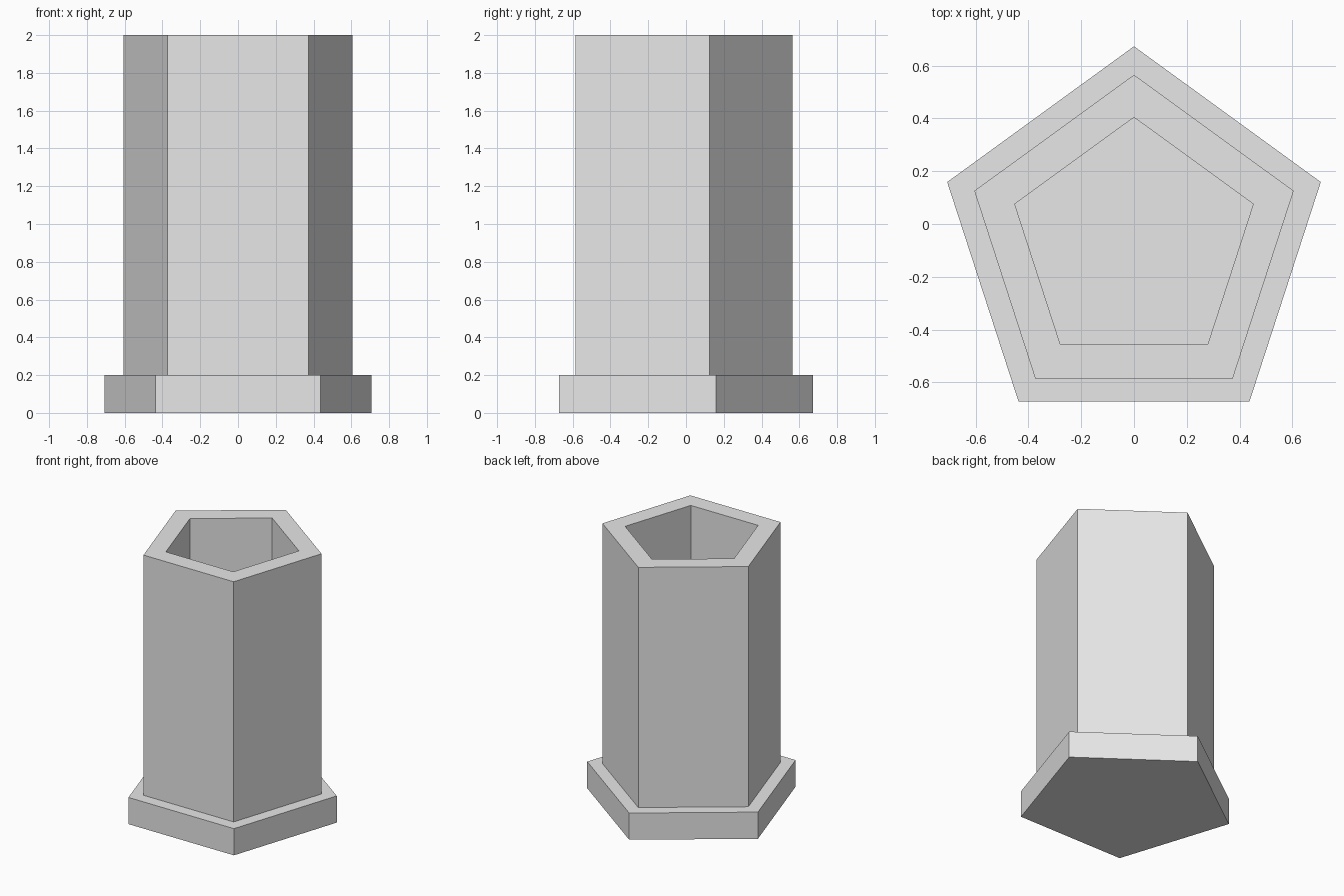
import bpy
import bmesh
from math import sin, cos, pi

cube = bpy.data.objects.get("Cube")
if cube:
    bpy.data.objects.remove(cube, do_unlink=True)

SIDES = 5
CENTRE_Y = -0.071

grey = bpy.data.materials.new("light_grey")
grey.use_nodes = True
colour = (0.8, 0.8, 0.8, 1)
grey.diffuse_color = colour
grey.node_tree.nodes["Principled BSDF"].inputs["Base Color"].default_value = colour


def ring(bm, radius, z):
    """Pentagon of vertices with one corner at the back."""
    angles = [pi / 2 + 2 * pi * i / SIDES for i in range(SIDES)]
    return [bm.verts.new((radius * cos(a), radius * sin(a) + CENTRE_Y, z)) for a in angles]


def pentagon_part(name, profile):
    """Sweep a (radius, height) profile round the pentagon and cap both ends."""
    bm = bmesh.new()
    rings = [ring(bm, r, z) for r, z in profile]
    for low, high in zip(rings, rings[1:]):
        for i in range(SIDES):
            j = (i + 1) % SIDES
            bm.faces.new((low[i], low[j], high[j], high[i]))
    bm.faces.new(rings[0][::-1])
    bm.faces.new(rings[-1])
    bmesh.ops.recalc_face_normals(bm, faces=bm.faces)
    mesh = bpy.data.meshes.new(name)
    bm.to_mesh(mesh)
    bm.free()
    mesh.materials.append(grey)
    obj = bpy.data.objects.new(name, mesh)
    bpy.context.collection.objects.link(obj)
    return obj


# Solid foot plate
pentagon_part("base_plate", [(0.744, 0), (0.744, 0.2)])

# Hollow body: outer wall, rim, inner wall and floor
pentagon_part("hollow_body", [(0.636, 0.19), (0.636, 2), (0.475, 2), (0.475, 0.2)])
